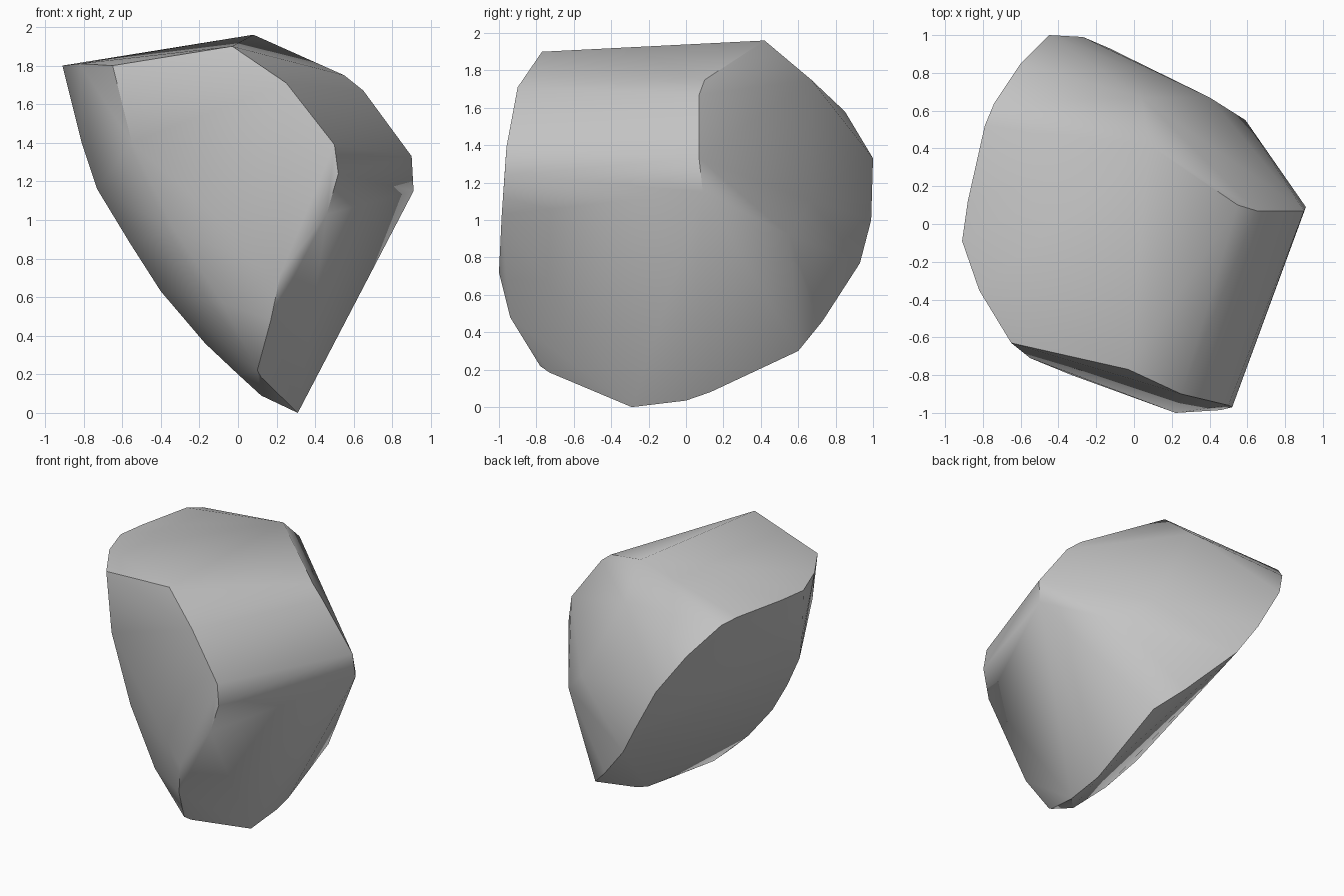
import bpy
import bmesh
import math
from mathutils import Vector

# Remove the default cube only
default_cube = bpy.data.objects.get("Cube")
if default_cube:
    bpy.data.objects.remove(default_cube, do_unlink=True)


def make_material(name, color):
    material = bpy.data.materials.new(name)
    material.use_nodes = True
    material.diffuse_color = color
    shader = material.node_tree.nodes["Principled BSDF"]
    shader.inputs["Base Color"].default_value = color
    shader.inputs["Roughness"].default_value = 0.8
    return material


def build_chipped_stone(name, ridges, material):
    """Wrap a tight skin around the ridge lines and shade it smooth between sharp edges."""
    bm = bmesh.new()
    for ridge in ridges:
        for corner in ridge:
            bm.verts.new(Vector(corner))
    hull = bmesh.ops.convex_hull(bm, input=bm.verts)
    buried = {item for item in hull["geom_interior"] + hull["geom_unused"]
              if isinstance(item, bmesh.types.BMVert)}
    bmesh.ops.delete(bm, geom=list(buried), context="VERTS")
    bmesh.ops.recalc_face_normals(bm, faces=bm.faces)
    mesh = bpy.data.meshes.new(name)
    bm.to_mesh(mesh)
    bm.free()
    mesh.materials.append(material)
    stone = bpy.data.objects.new(name, mesh)
    bpy.context.collection.objects.link(stone)
    bpy.ops.object.select_all(action="DESELECT")
    stone.select_set(True)
    bpy.context.view_layer.objects.active = stone
    bpy.ops.object.shade_smooth_by_angle(angle=math.radians(42))
    return stone


# Rim of the sloping top
top_rim = [(.08, .42, 1.96), (-.03, -.77, 1.9), (-.65, -.63, 1.8),
           (-.82, -.35, 1.81), (-.91, -.09, 1.8), (-.88, .12, 1.8),
           (-.79, .52, 1.8), (-.74, .64, 1.77)]

# Ridge between the front and the broad side face
front_ridge = [(.25, -.9, 1.71), (.5, -.96, 1.39), (.52, -.97, 1.24),
               (.46, -.985, 1.03), (.22, -1, .72), (.17, -.94, .48),
               (.1, -.78, .22), (.12, -.73, .185)]

# Soft crease at the other border of the front face
front_crease = [(-.55, -.71, 1.4), (-.33, -.8, .95), (-.08, -.87, .57)]

# Keel running from the top rim down to the foot
keel = [(-.81, -.22, 1.4), (-.73, -.3, 1.16), (-.56, -.4, .88),
        (-.4, -.45, .63), (-.17, -.5, .36), (0, -.55, .2),
        (.12, -.5, .09), (.31, -.29, 0), (.32, 0, .035)]

# Shoulder where the side face turns to the back
shoulder = [(.55, .1, 1.75), (.65, .07, 1.67),
            (.9, .07, 1.33), (.91, .09, 1.15)]

# Back ridge, from the rear of the top down to the foot
back_ridge = [(.04, .67, 1.75), (-.6, .85, 1.58), (-.45, 1, 1.33),
              (-.27, .99, 1), (-.13, .93, .77), (.16, .73, .46),
              (.33, .6, .3), (.33, .13, .08)]

# Low bulge on the back face
back_bulge = [(.59, .55, .92), (.4, .67, 1.1)]

grey_stone = make_material("grey stone", (.55, .55, .55, 1))
build_chipped_stone("stone", [top_rim, front_ridge, front_crease, keel,
                              shoulder, back_ridge, back_bulge], grey_stone)
